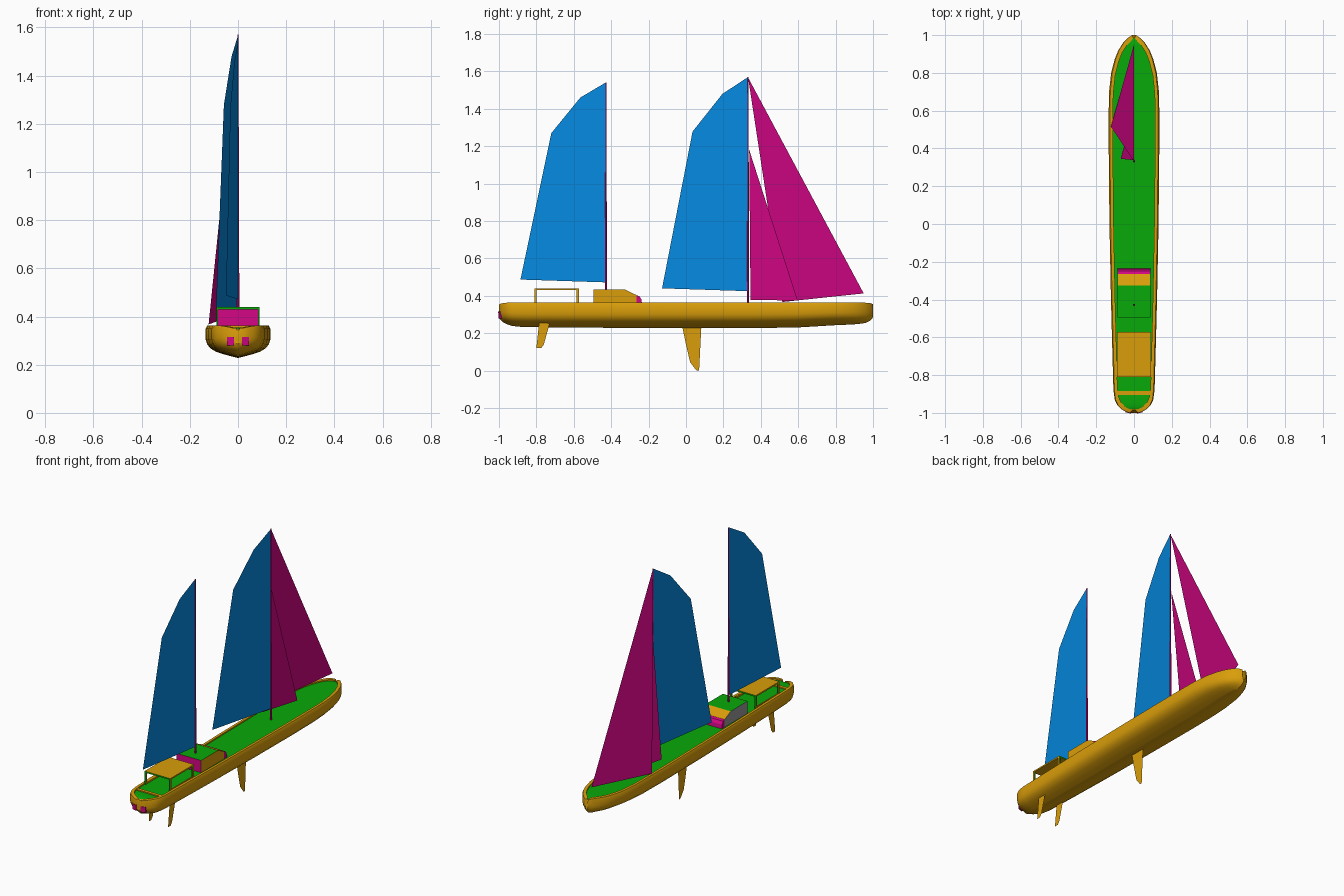
import bpy, bmesh, math
from mathutils import Vector

if "Cube" in bpy.data.objects:
    bpy.data.objects.remove(bpy.data.objects["Cube"])


def material(name, rgb):
    m = bpy.data.materials.new(name)
    m.diffuse_color = [(c / 255) ** 2.2 for c in rgb] + [1]
    m.use_nodes = True
    m.node_tree.nodes["Principled BSDF"].inputs["Base Color"].default_value = m.diffuse_color
    return m


ORANGE = material("orange", (216, 156, 18))
GREEN = material("green", (17, 168, 17))
BLUE = material("blue", (14, 136, 224))
MAGENTA = material("magenta", (211, 14, 132))
GREY = material("grey", (150, 148, 150))


def build(name, verts, faces, mats, rule=None, recalc=True):
    """Mesh object; rule(normal, centre) picks the material of each face."""
    bm = bmesh.new()
    vs = [bm.verts.new(v) for v in verts]
    for f in faces:
        bm.faces.new([vs[i] for i in f])
    if recalc:
        bmesh.ops.recalc_face_normals(bm, faces=bm.faces)
    bm.normal_update()
    if rule:
        for f in bm.faces:
            f.material_index = rule(f.normal, f.calc_center_median())
    me = bpy.data.meshes.new(name)
    bm.to_mesh(me)
    bm.free()
    for m in mats:
        me.materials.append(m)
    ob = bpy.data.objects.new(name, me)
    bpy.context.collection.objects.link(ob)
    return ob


def prism(name, profile, half, mats, rule=None, x=0):
    """Side profile (y, z) extruded across x."""
    n = len(profile)
    verts = [(x + s * half, y, z) for s in (-1, 1) for y, z in profile]
    faces = [range(n), range(n, 2 * n)]
    faces += [(i, (i + 1) % n, n + (i + 1) % n, n + i) for i in range(n)]
    return build(name, verts, faces, mats, rule)


def box(name, y0, y1, z0, z1, half, mats, rule=None, x=0):
    return prism(name, [(y0, z0), (y1, z0), (y1, z1), (y0, z1)], half, mats, rule, x)


def sheet(name, points, mat):
    """Single flat panel with no thickness."""
    return build(name, points, [range(len(points))], [mat], recalc=False)


# Hull: stations of (y, half width, keel z, gunwale z) joined by one section shape
stations = [
    (-1.0, .022, .285, .352), (-.993, .045, .272, .357), (-.98, .068, .26, .361),
    (-.96, .088, .249, .363), (-.93, .102, .239, .363), (-.88, .109, .234, .363),
    (-.7, .114, .231, .363), (-.4, .122, .229, .363), (0, .130, .228, .363),
    (.4, .134, .228, .363), (.6, .134, .231, .363), (.7, .132, .237, .363),
    (.8, .121, .243, .363), (.87, .103, .246, .363), (.92, .083, .249, .363),
    (.96, .057, .255, .363), (.985, .032, .267, .361), (1.0, .010, .285, .355)]
section = [(.95, 1), (1, .9), (1, .55), (.95, .41), (.85, .29), (.68, .19), (.4, .1), (.2, .05)]
verts = []
for y, b, k, g in stations:
    inner = max(b * .95 - .016, b * .3)
    side = [(inner, y * .985, g - .008), (inner, y * .985, g)]
    side += [(b * w, y, k + (g - k) * h) for w, h in section]
    verts += side + [(0, y, k)] + [(-p[0], p[1], p[2]) for p in reversed(side)]
n = len(verts) // len(stations)
faces = [(r * n + i, r * n + (i + 1) % n, (r + 1) * n + (i + 1) % n, (r + 1) * n + i)
         for r in range(len(stations) - 1) for i in range(n)]
faces += [range(n), range(len(verts) - n, len(verts))]
hull = build("hull", verts, faces, [ORANGE, GREEN],
             lambda nrm, c: int(nrm.z > .9 and abs(c.x) < .002 and c.z > .33))
bpy.context.view_layer.objects.active = hull
hull.select_set(True)
bpy.ops.object.shade_smooth_by_angle(angle=math.radians(35))

# Stern windows: thin slanted plates
for s in (-1, 1):
    quad = [(s * .016, -1.003, .28), (s * .046, -.994, .28),
            (s * .046, -.996, .316), (s * .016, -1.004, .316)]
    back = [(x, y + .009, z) for x, y, z in quad]
    build("stern_window", quad + back, [(0, 1, 2, 3), (4, 5, 6, 7), (0, 1, 5, 4),
          (1, 2, 6, 5), (2, 3, 7, 6), (3, 0, 4, 7)], [MAGENTA])

# Keel board and twin rudders
sheet("keel_board", [(0, y, z) for y, z in
      [(-.02, .235), (.0, .14), (.022, .045), (.055, .002), (.07, 0), (.082, .235)]], ORANGE)
for s in (-1, 1):
    sheet("rudder", [(s * .068, y, z) for y, z in
          [(-.785, .26), (-.8, .12), (-.775, .12), (-.76, .14), (-.727, .26)]], ORANGE)


# Deckhouse: green roof, magenta rear, grey left, orange right and windscreen
def house_rule(nrm, c):
    if nrm.x < -.5:
        return 3
    if nrm.y < -.5:
        return 2
    return 1 if nrm.z > .98 else 0


prism("deckhouse", [(-.495, .352), (-.495, .433), (-.325, .433), (-.265, .404), (-.265, .352)],
      .087, [ORANGE, GREEN, MAGENTA, GREY], house_rule)
prism("deckhouse_nose", [(-.265, .352), (-.265, .403), (-.25, .398), (-.238, .38), (-.235, .352)],
      .087, [MAGENTA])


# Cockpit canopy: orange with green fore and aft edges
def canopy_rule(nrm, c):
    return int(abs(nrm.y) > .5)


box("canopy_roof", -.81, -.573, .43, .439, .09, [ORANGE, GREEN], canopy_rule)
for s in (-1, 1):
    for y in (-.81, -.585):
        box("canopy_post", y, y + .012, .352, .43, .004, [ORANGE, GREEN], canopy_rule, s * .086)
    box("canopy_rail", -.798, -.585, .352, .365, .003, [ORANGE], x=s * .086)

# Aft traveller bar
box("traveller_bar", -.905, -.885, .353, .362, .092, [ORANGE])

# Masts
for name, y, z0, z1 in (("main_mast", .332, .352, 1.57), ("mizzen_mast", -.428, .43, 1.54)):
    bpy.ops.mesh.primitive_cone_add(vertices=10, radius1=.006, radius2=.002, depth=z1 - z0,
                                    location=(0, y, (z0 + z1) / 2))
    mast = bpy.context.object
    mast.name = name
    mast.data.materials.append(MAGENTA)


# Blue sails: flat, swung to port about their mast
def swung_sail(name, points, swing):
    y0 = points[0][0]
    sheet(name, [(swing * (y - y0), y, z) for y, z in points], BLUE)


swung_sail("main_sail", [(.328, 1.567), (.195, 1.48), (.035, 1.278), (-.128, .44), (.328, .425)], .2)
swung_sail("mizzen_sail", [(-.43, 1.54), (-.565, 1.46), (-.72, 1.27), (-.885, .487), (-.43, .472)], .11)

# Magenta headsails
sheet("jib", [(0, .332, 1.567), (-.122, .515, .367), (0, .95, .413)], MAGENTA)
sheet("staysail", [(0, .338, 1.18), (-.07, .345, .378), (0, .597, .375)], MAGENTA)
